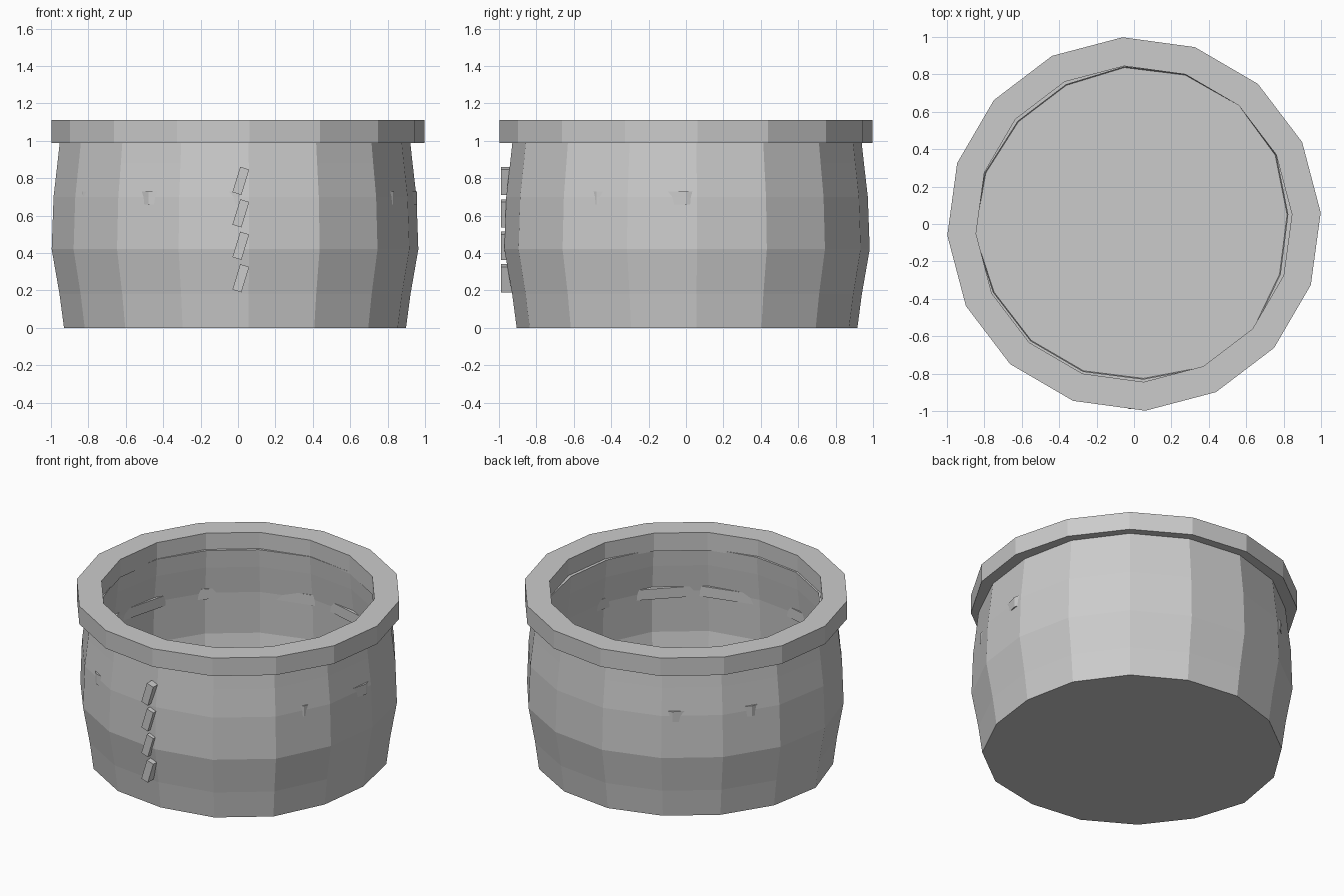
import bpy, math

if "Cube" in bpy.data.objects:
    bpy.data.objects.remove(bpy.data.objects["Cube"])

grey = bpy.data.materials.new("plain_grey")
grey.diffuse_color = (0.6, 0.6, 0.6, 1)
grey.use_nodes = True
grey.node_tree.nodes["Principled BSDF"].inputs["Base Color"].default_value = grey.diffuse_color


def lathe(name, profile, sides, start, bumps=None, cap_ends=False):
    """Spin (radius, z) points; bumps adds a small radius change per side."""
    bumps = bumps or [0] * sides
    verts, faces = [], []
    for r, z in profile:
        for k in range(sides):
            a = math.radians(start) + math.tau * k / sides
            verts.append(((r + bumps[k]) * math.cos(a), (r + bumps[k]) * math.sin(a), z))
    n = len(profile)
    for i in range(n - 1 if cap_ends else n):
        j = (i + 1) % n
        for k in range(sides):
            m = (k + 1) % sides
            faces.append((i * sides + k, i * sides + m, j * sides + m, j * sides + k))
    if cap_ends:
        faces.append(tuple(reversed(range(sides))))
        faces.append(tuple((n - 1) * sides + k for k in range(sides)))
    mesh = bpy.data.meshes.new(name)
    mesh.from_pydata(verts, [], faces)
    mesh.materials.append(grey)
    obj = bpy.data.objects.new(name, mesh)
    bpy.context.collection.objects.link(obj)
    return obj


# Slightly uneven, bulging pot body: outer wall up, inner wall down to the floor
outer = [(0.918, 0), (0.942, 0.18), (0.984, 0.42), (0.974, 0.70), (0.953, 0.88), (0.94, 1.0)]
inner = [(0.842, 1.0), (0.853, 0.88), (0.874, 0.70), (0.884, 0.42), (0.845, 0.18), (0.838, 0.1)]
uneven = [-0.018, 0.002, 0.008, 0.004, 0.0, -0.013, -0.013, 0.0,
          0.014, -0.006, -0.008, -0.008, -0.011, 0.012, 0.012, -0.015]
lathe("pot_body", outer + inner, 16, 3.5, uneven, cap_ends=True)

# Thick overhanging rim
lathe("rim", [(1.0, 0.988), (1.0, 1.11), (0.846, 1.11), (0.846, 0.988)], 16, 3.5)

# Twelve-sided hoop set in the wall, its corners just poking through
lathe("embedded_hoop", [(0.957, 0.66), (0.957, 0.73), (0.88, 0.73), (0.88, 0.66)], 12, 0)

# Column of four slanted studs on the front
for i in range(4):
    bpy.ops.mesh.primitive_cube_add(size=1, location=(0.015, -0.96, 0.265 + 0.1735 * i))
    stud = bpy.context.object
    stud.name = "front_stud_%d" % (i + 1)
    stud.scale = (0.05, 0.06, 0.142)
    stud.rotation_euler = (0, math.radians(17), 0)
    stud.data.materials.append(grey)
